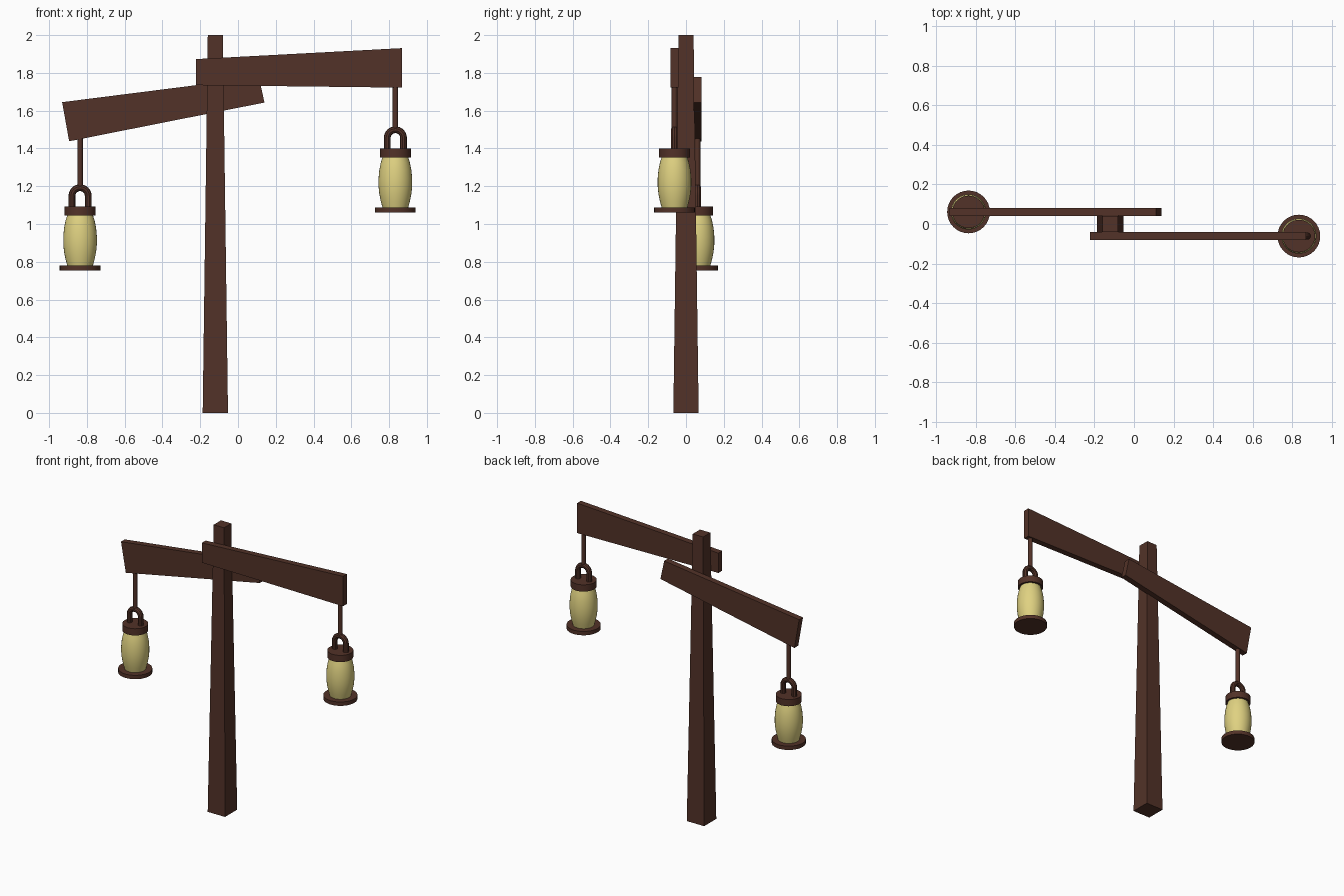
import bpy, bmesh, math

if "Cube" in bpy.data.objects:
    bpy.data.objects.remove(bpy.data.objects["Cube"])


def material(name, rgb):
    m = bpy.data.materials.new(name)
    m.diffuse_color = (*rgb, 1)
    m.use_nodes = True
    m.node_tree.nodes["Principled BSDF"].inputs["Base Color"].default_value = m.diffuse_color
    return m


WOOD = material("dark_wood", (0.085, 0.032, 0.021))
GLASS = material("yellow_glass", (0.74, 0.64, 0.22))


def add_mesh(name, verts, faces, mat, smooth=False):
    me = bpy.data.meshes.new(name)
    me.from_pydata(verts, [], faces)
    bm = bmesh.new()
    bm.from_mesh(me)
    bmesh.ops.recalc_face_normals(bm, faces=bm.faces)
    bm.to_mesh(me)
    bm.free()
    ob = bpy.data.objects.new(name, me)
    bpy.context.collection.objects.link(ob)
    me.materials.append(mat)
    if smooth:
        shade(ob)
    return ob


def shade(ob):
    bpy.ops.object.select_all(action='DESELECT')
    ob.select_set(True)
    bpy.context.view_layer.objects.active = ob
    bpy.ops.object.shade_smooth_by_angle(angle=math.radians(35))


def loft(name, rings, mat, smooth=False):
    """Join equal-sized rings of points and cap both ends."""
    n = len(rings[0])
    faces = [(k * n + i, k * n + (i + 1) % n, (k + 1) * n + (i + 1) % n, (k + 1) * n + i)
             for k in range(len(rings) - 1) for i in range(n)]
    last = (len(rings) - 1) * n
    faces += [tuple(range(n)), tuple(range(last, last + n))]
    return add_mesh(name, [p for r in rings for p in r], faces, mat, smooth)


def lathe(name, x, y, profile, mat, n=32):
    rings = [[(x + r * math.cos(2 * math.pi * i / n), y + r * math.sin(2 * math.pi * i / n), z)
              for i in range(n)] for r, z in profile]
    return loft(name, rings, mat, True)


def plank(name, outline, y0, y1):
    return loft(name, [[(x, y, z) for x, z in outline] for y in (y0, y1)], WOOD)


def handle(name, x, y, z0, z1, r, tube):
    """Upside-down U of round bar."""
    pts = [(x + r, y, z0)]
    pts += [(x + r * math.cos(math.pi * i / 16), y, z1 + r * math.sin(math.pi * i / 16))
            for i in range(17)]
    pts.append((x - r, y, z0))
    cu = bpy.data.curves.new(name, 'CURVE')
    cu.dimensions = '3D'
    cu.bevel_depth = tube
    cu.bevel_resolution = 3
    cu.use_fill_caps = True
    sp = cu.splines.new('POLY')
    sp.points.add(len(pts) - 1)
    for p, co in zip(sp.points, pts):
        p.co = (*co, 1)
    cu.materials.append(WOOD)
    ob = bpy.data.objects.new(name, cu)
    bpy.context.collection.objects.link(ob)
    bpy.ops.object.select_all(action='DESELECT')
    ob.select_set(True)
    bpy.context.view_layer.objects.active = ob
    bpy.ops.object.convert(target='MESH')
    shade(bpy.context.view_layer.objects.active)


# Tapered square post
PX = -0.12
loft("post", [[(PX + sx * h, sy * h, z) for sx, sy in ((-1, -1), (1, -1), (1, 1), (-1, 1))]
              for h, z in ((0.067, 0), (0.04, 2))], WOOD)

# Two flaring arms on opposite faces of the post
plank("right_arm", [(-0.222, 1.735), (0.868, 1.722), (0.868, 1.931), (-0.222, 1.873)], -0.082, -0.04)
plank("left_arm", [(-0.894, 1.438), (0.14, 1.643), (0.111, 1.777), (-0.931, 1.645)], 0.04, 0.082)


# Lantern hanging from each arm, z is the underside of its base
def lantern(side, x, y, z, rod_top):
    lathe(side + "_rod", x, y, [(0.015, z + 0.43), (0.015, rod_top)], WOOD, 12)
    handle(side + "_handle", x, y, z + 0.32, z + 0.396, 0.043, 0.018)
    lathe(side + "_cap", x, y, [(0.082, z + 0.293), (0.082, z + 0.34)], WOOD)
    lathe(side + "_glass", x, y,
          [(0.066, z + 0.02), (0.077, z + 0.06), (0.085, z + 0.1), (0.089, z + 0.14),
           (0.089, z + 0.18), (0.085, z + 0.225), (0.077, z + 0.265), (0.066, z + 0.3)], GLASS)
    lathe(side + "_base", x, y, [(0.108, z), (0.108, z + 0.027)], WOOD)


lantern("right", 0.833, -0.061, 1.06, 1.76)
lantern("left", -0.836, 0.061, 0.753, 1.48)
